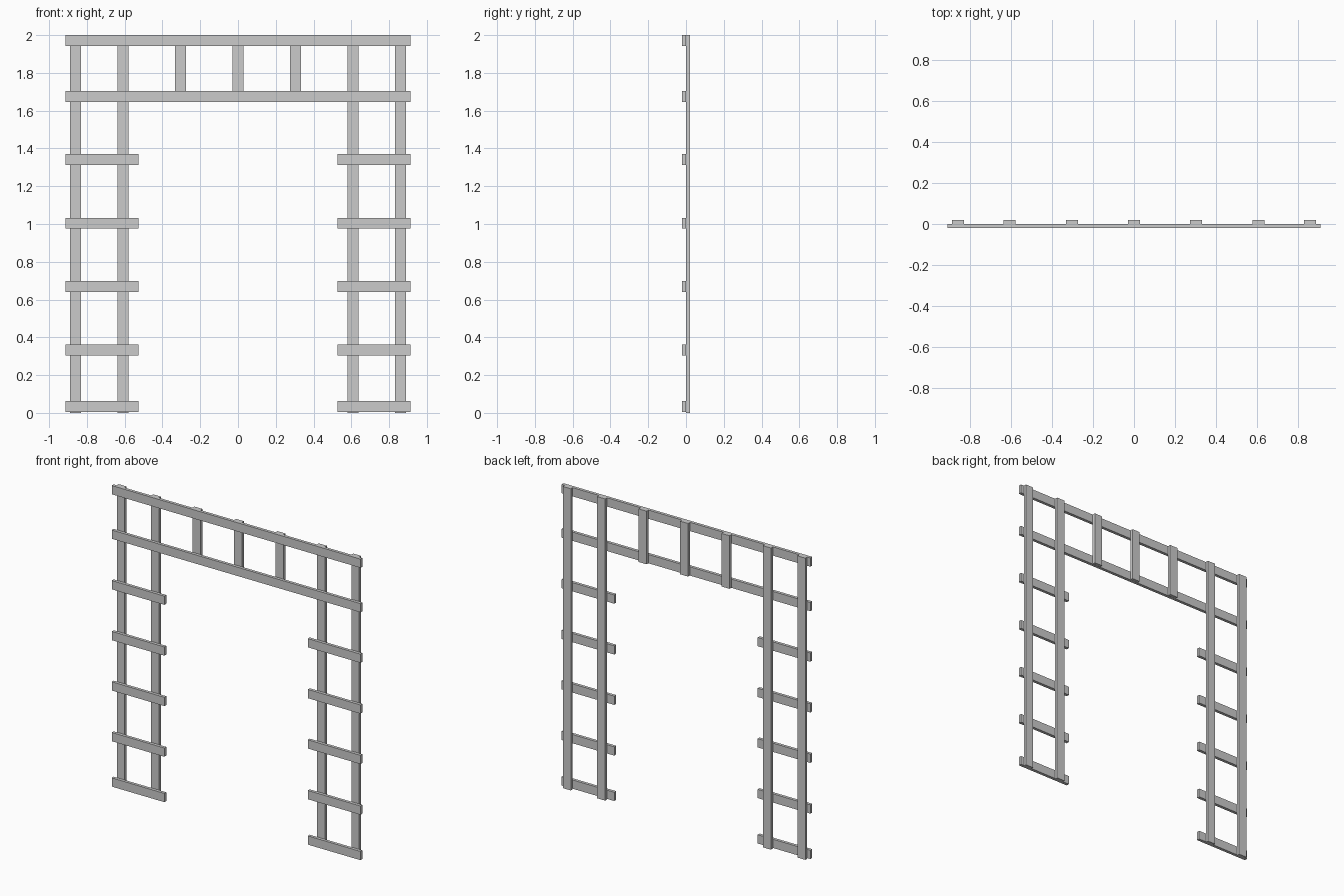
import bpy

if "Cube" in bpy.data.objects:
    bpy.data.objects.remove(bpy.data.objects["Cube"])

W = 0.058   # board width
T = 0.02    # board thickness


def board(name, x0, x1, y0, y1, z0, z1):
    bpy.ops.mesh.primitive_cube_add(
        size=1, location=((x0 + x1) / 2, (y0 + y1) / 2, (z0 + z1) / 2))
    ob = bpy.context.object
    ob.name = name
    ob.scale = (x1 - x0, y1 - y0, z1 - z0)
    bpy.ops.object.transform_apply(location=False, rotation=False, scale=True)
    return ob


def upright(name, x, z0):
    return board(name, x - W / 2, x + W / 2, 0, T, z0, 2)


# Long rails across the top
for name, z in (("top_rail", 1.971), ("lower_rail", 1.676)):
    board(name, -0.912, 0.912, -T, 0, z - W / 2, z + W / 2)

# Side ladders: two full-height posts and five rungs each
for side, s in (("left", -1), ("right", 1)):
    upright(side + "_outer_post", s * 0.86, 0)
    upright(side + "_inner_post", s * 0.608, 0)
    for i, z in enumerate((0.033, 0.334, 0.67, 1.004, 1.341)):
        x0, x1 = sorted((s * 0.526, s * 0.912))
        board(f"{side}_rung_{i + 1}", x0, x1, -T, 0, z - W / 2, z + W / 2)

# Short uprights between the top rails
for i, x in enumerate((-0.304, 0, 0.304)):
    upright(f"short_upright_{i + 1}", x, 1.648)
